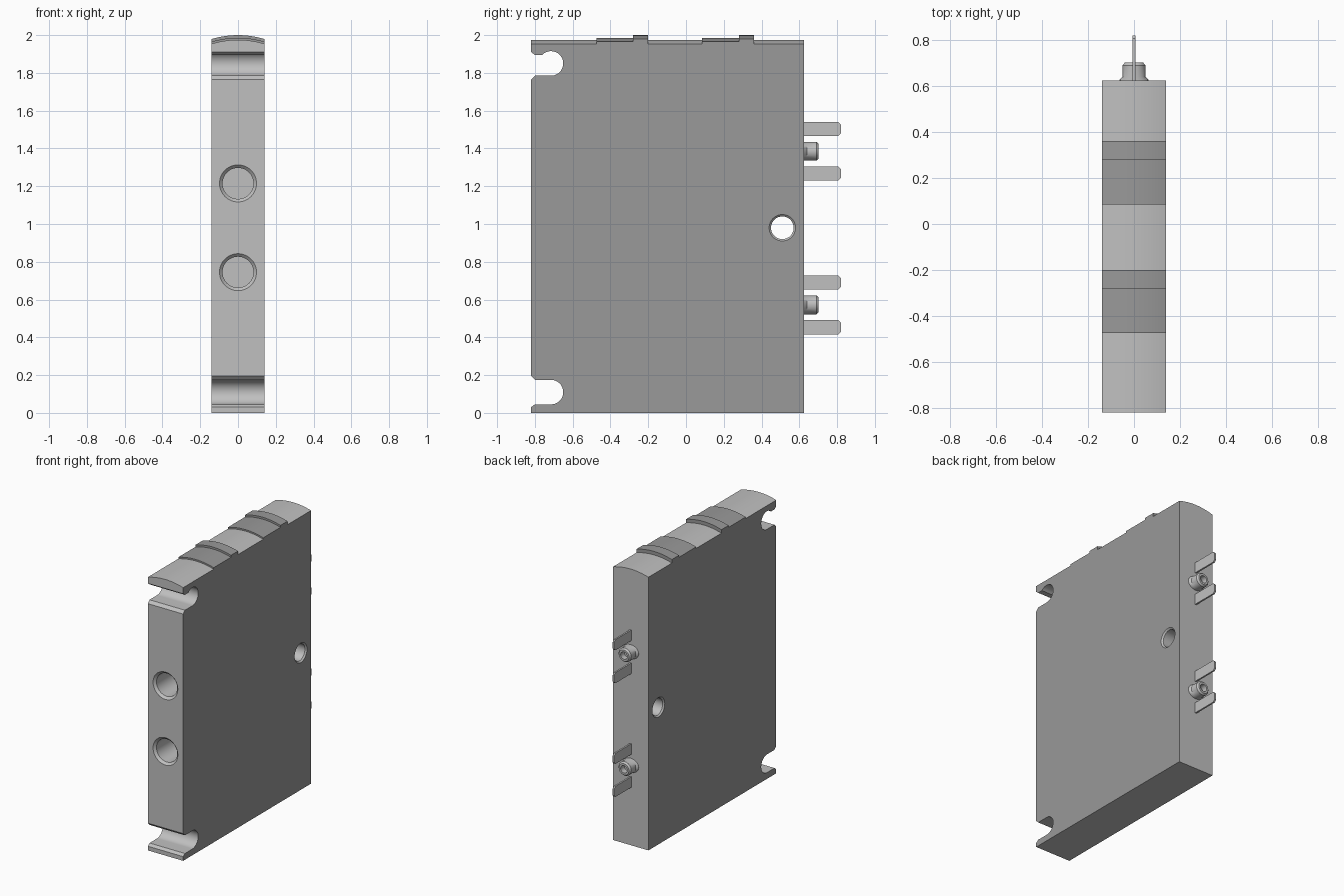
import bpy, bmesh, math
from mathutils import Matrix, Vector

cube = bpy.data.objects.get("Cube")
if cube:
    bpy.data.objects.remove(cube)


def material(name, value):
    m = bpy.data.materials.new(name)
    m.use_nodes = True
    col = (value, value, value, 1)
    m.diffuse_color = col
    m.node_tree.nodes["Principled BSDF"].inputs["Base Color"].default_value = col
    return m


LIGHT = material("light grey", 0.527)
DARK = material("dark grey", 0.319)


def finish(name, bm, mats):
    bmesh.ops.remove_doubles(bm, verts=bm.verts, dist=1e-5)
    bmesh.ops.recalc_face_normals(bm, faces=bm.faces)
    me = bpy.data.meshes.new(name)
    bm.to_mesh(me)
    bm.free()
    for m in mats:
        me.materials.append(m)
    ob = bpy.data.objects.new(name, me)
    bpy.context.collection.objects.link(ob)
    return ob


def smooth(ob):
    bpy.ops.object.select_all(action="DESELECT")
    ob.select_set(True)
    bpy.context.view_layer.objects.active = ob
    bpy.ops.object.shade_smooth_by_angle(angle=math.radians(30))


def prism(name, pts, axis, a, b, mats):
    """Extrude a 2D outline along x (outline y,z) or y (outline x,z)."""
    bm = bmesh.new()
    place = (lambda u, v: (a, u, v)) if axis == "x" else (lambda u, v: (u, a, v))
    face = bm.faces.new([bm.verts.new(place(u, v)) for u, v in pts])
    ext = bmesh.ops.extrude_face_region(bm, geom=[face])
    step = Vector((b - a, 0, 0)) if axis == "x" else Vector((0, b - a, 0))
    bmesh.ops.translate(bm, vec=step, verts=[g for g in ext["geom"] if isinstance(g, bmesh.types.BMVert)])
    return finish(name, bm, mats)


def lathe(name, profile, axis, centre, mats, steps=48):
    """Turn (radius, distance) points about an x or y axis through the centre."""
    bm = bmesh.new()
    vs = [bm.verts.new((r, 0, t)) for r, t in profile]
    es = [bm.edges.new(p) for p in zip(vs, vs[1:])]
    bmesh.ops.spin(bm, geom=vs + es, cent=(0, 0, 0), axis=(0, 0, 1), angle=math.tau, steps=steps)
    rot = Matrix.Rotation(math.pi / 2, 4, "Y") if axis == "x" else Matrix.Rotation(-math.pi / 2, 4, "X")
    bmesh.ops.transform(bm, matrix=Matrix.Translation(centre) @ rot, verts=bm.verts)
    return finish(name, bm, mats)


W, SAG, N = 0.14, 0.021, 16


def arch(top):
    """Shallow arc across the width, from -x to +x."""
    xs = [-W + 2 * W * i / N for i in range(N + 1)]
    return [(x, top - SAG * (x / W) ** 2) for x in xs]


# Body slab with an arched top
body = prism("body", [(W, 0), (-W, 0)] + arch(1.975), "y", -0.82, 0.625, [LIGHT, DARK])

# Mounting slots on the front edge, open to the front
cutters = []
R, CY = 0.065, -0.715


def slot(cz, flip, lip):
    """Round-ended slot; the lip side is stepped in by the given amount."""
    start = math.asin((R - lip) / R)
    arc = [math.pi - start + (-math.pi / 2 - math.pi + start) * i / 28 for i in range(29)]
    pts = [(-0.86, R - lip + 0.045), (-0.80, R - lip)]
    pts += [(CY + R * math.cos(t), R * math.sin(t)) for t in arc]
    pts += [(-0.80, -R), (-0.86, -R - 0.06)]
    cutters.append(prism("slot_cutter", [(y, cz + flip * z) for y, z in pts], "x", -0.2, 0.2, [LIGHT]))


slot(1.85, 1, 0.02)
slot(0.11, -1, 0.0)

# Blind ports in the front and a cross hole near the back
for z in (1.215, 0.745):
    cutters.append(lathe("port_cutter", [(0, -0.83), (0.108, -0.83), (0.082, -0.804), (0.082, -0.57), (0, -0.57)],
                         "y", (0, 0, z), [LIGHT]))
cutters.append(lathe("hole_cutter", [(0, -0.15), (0.08, -0.15), (0.06, -0.13), (0.06, 0.13), (0.08, 0.15), (0, 0.15)],
                     "x", (0, 0.51, 0.98), [LIGHT]))

bpy.context.view_layer.objects.active = body
for c in cutters:
    c.hide_render = True
    mod = body.modifiers.new("cut", "BOOLEAN")
    mod.operation = "DIFFERENCE"
    mod.solver = "EXACT"
    mod.object = c
    bpy.ops.object.modifier_apply(modifier=mod.name)
for c in cutters:
    bpy.data.objects.remove(c)

# Dark side faces, light edges
for p in body.data.polygons:
    p.material_index = int(abs(p.normal.x) > 0.99 and abs(p.center.x) > W - 0.002)
smooth(body)

# Raised bands with a ridge on the arched top
for i, y in enumerate((-0.475, 0.085), 1):
    for name, top, a, b in (("band", 1.986, y, y + 0.195), ("ridge", 2.0, y + 0.195, y + 0.275)):
        smooth(prism(f"top_{name}_{i}", arch(top) + arch(1.974)[::-1], "y", a, b, [DARK]))

# Contact blades and hollow pins on the back
for i, z in enumerate((1.385, 0.572), 1):
    for side, s in (("upper", 1), ("lower", -1)):
        lo, hi = z + s * 0.118 - 0.038, z + s * 0.118 + 0.038
        c = 0.014
        prism(f"{side}_blade_{i}", [(0.615, lo), (0.82 - c, lo), (0.82, lo + c), (0.82, hi - c), (0.82 - c, hi), (0.615, hi)],
              "x", -0.006, 0.006, [LIGHT])
    pin = lathe(f"pin_{i}", [(0, 0.615), (0.05, 0.615), (0.05, 0.626), (0.05, 0.64), (0.05, 0.69), (0.04, 0.702),
                             (0.026, 0.702), (0.026, 0.66), (0, 0.66)], "y", (0, 0, z), [LIGHT], 32)
    for v in pin.data.vertices:      # foot flares sideways
        if v.co.y < 0.63:
            v.co.x *= 1.28
    smooth(pin)
